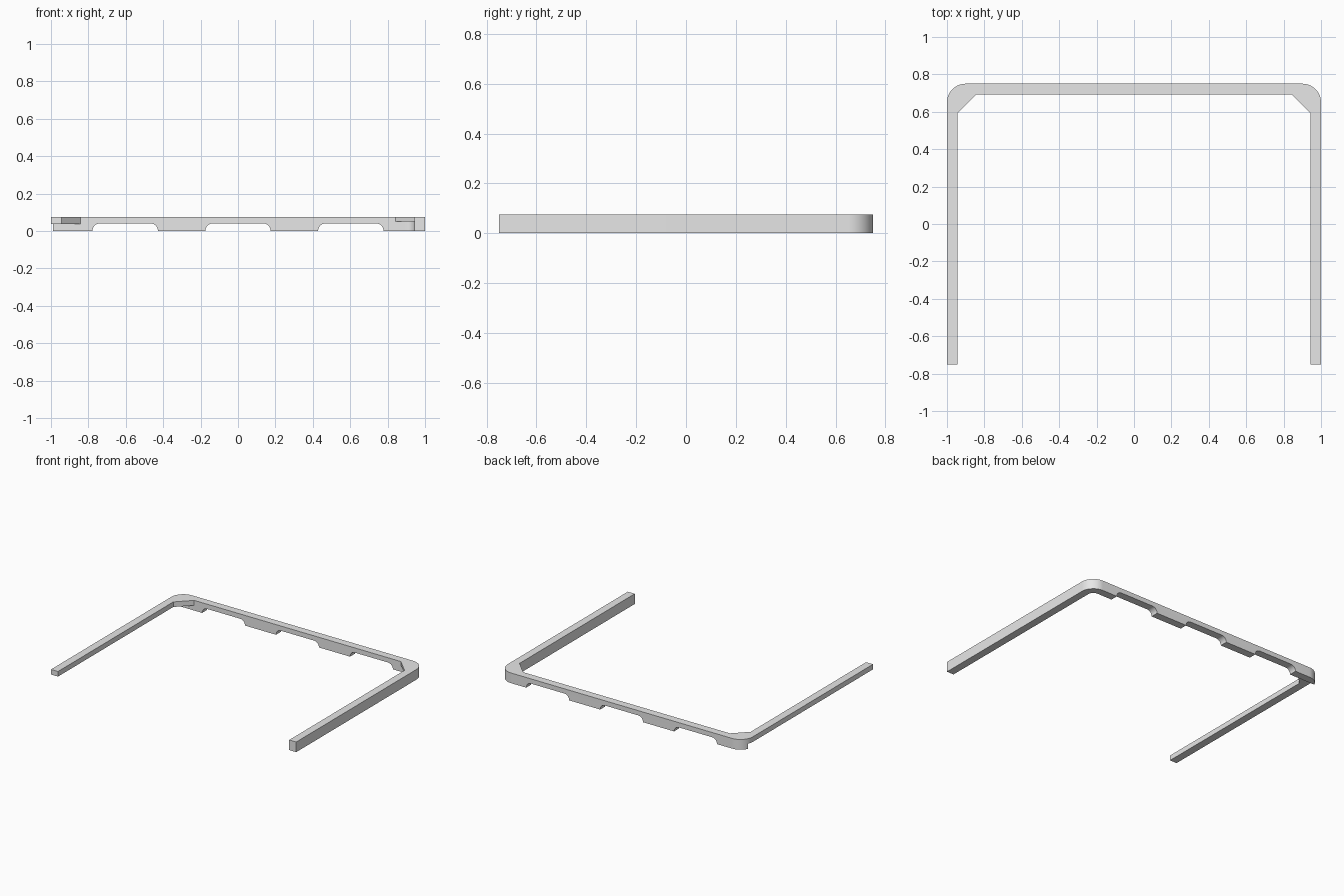
import bpy, bmesh
from math import radians, cos, sin
from mathutils import Vector

if "Cube" in bpy.data.objects:
    bpy.data.objects.remove(bpy.data.objects["Cube"])

HALF_W, HALF_D, HEIGHT, WALL, RADIUS = 1.0, 0.75, 0.075, 0.057, 0.1
INNER_X, INNER_Y = HALF_W - WALL, HALF_D - WALL
RAIL_Z = 0.0375

grey = bpy.data.materials.new("light_grey")
grey.use_nodes = True
colour = (0.8, 0.8, 0.8, 1)
grey.diffuse_color = colour
grey.node_tree.nodes["Principled BSDF"].inputs["Base Color"].default_value = colour


def arc(cx, cy, r, start, end, steps=14):
    angles = [radians(start + (end - start) * i / steps) for i in range(steps + 1)]
    return [(cx + r * cos(a), cy + r * sin(a)) for a in angles]


def mirror(points):
    return [(-x, y) for x, y in reversed(points)]


def prism(name, points, low, high, axis="Z"):
    """Extrude a flat outline along Z, or an x-z outline along Y."""
    def place(p, t):
        return (p[0], p[1], t) if axis == "Z" else (p[0], t, p[1])
    bm = bmesh.new()
    face = bm.faces.new([bm.verts.new(place(p, low)) for p in points])
    side = bmesh.ops.extrude_face_region(bm, geom=[face])["geom"]
    shift = Vector(place((0, 0), high - low))
    bmesh.ops.translate(bm, vec=shift, verts=[v for v in side if isinstance(v, bmesh.types.BMVert)])
    bmesh.ops.recalc_face_normals(bm, faces=bm.faces)
    mesh = bpy.data.meshes.new(name)
    bm.to_mesh(mesh)
    bm.free()
    mesh.materials.append(grey)
    obj = bpy.data.objects.new(name, mesh)
    bpy.context.collection.objects.link(obj)
    return obj


def combine(target, tool, operation):
    mod = target.modifiers.new(tool.name, "BOOLEAN")
    mod.operation, mod.solver, mod.object = operation, "EXACT", tool
    bpy.ops.object.select_all(action="DESELECT")
    bpy.context.view_layer.objects.active = target
    target.select_set(True)
    bpy.ops.object.modifier_apply(modifier=mod.name)
    bpy.data.objects.remove(tool)


# U-shaped frame with concentric rounded corners
cx, cy = HALF_W - RADIUS, HALF_D - RADIUS
outer = [(HALF_W, -HALF_D)] + arc(cx, cy, RADIUS, 0, 90)
inner = arc(cx, cy, RADIUS - WALL, 90, 0) + [(INNER_X, -HALF_D)]
frame = prism("frame", outer + mirror(outer) + mirror(inner) + inner, 0, HEIGHT)

# Three arched notches under the back bar
for x in (-0.603, 0, 0.603):
    right = [(x + 0.175, -0.05)] + arc(x + 0.135, 0, 0.04, 0, 90, 8)
    left = [(2 * x - px, pz) for px, pz in reversed(right)]
    combine(frame, prism("notch_cutter", right + left, 0.6, 0.9, "Y"), "DIFFERENCE")

# Raised underside of the thinner rail
block = [(-1.1, -0.9), (-0.85, -0.9), (-0.85, INNER_Y), (-1.1, INNER_Y)]
combine(frame, prism("rail_cutter", block, -0.1, RAIL_Z), "DIFFERENCE")

# Diagonal corner gussets
gusset = [(INNER_X - 0.1, INNER_Y), (INNER_X, INNER_Y - 0.1), (0.96, INNER_Y - 0.1),
          (0.96, 0.71), (INNER_X - 0.1, 0.71)]
combine(frame, prism("left_gusset", gusset, 0.05, HEIGHT), "UNION")
combine(frame, prism("right_gusset", mirror(gusset), RAIL_Z, HEIGHT), "UNION")

bpy.ops.object.shade_smooth_by_angle(angle=radians(30))
